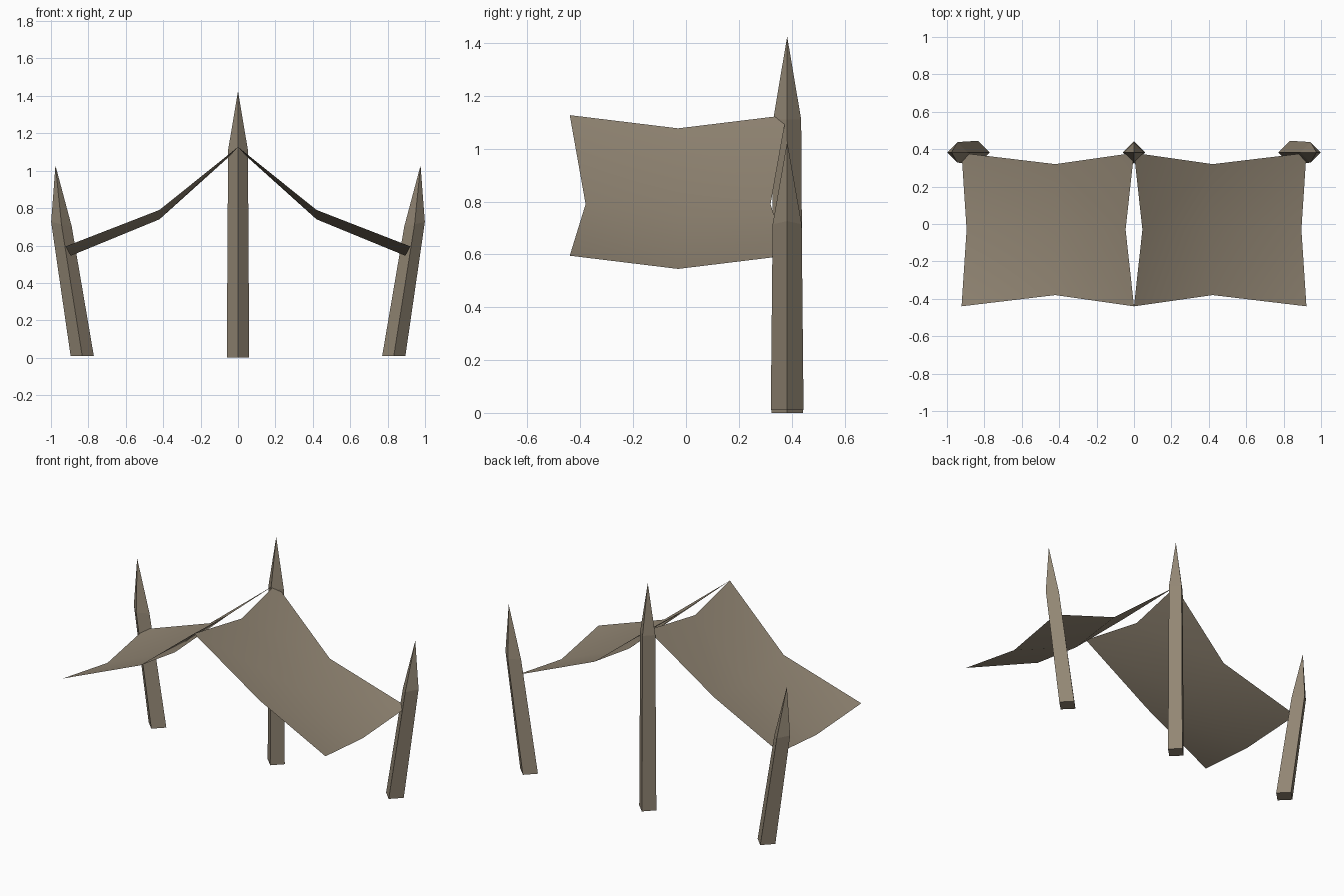
import bpy, bmesh, math

if "Cube" in bpy.data.objects:
    bpy.data.objects.remove(bpy.data.objects["Cube"])

tan = bpy.data.materials.new("weathered tan")
tan.diffuse_color = (0.29, 0.24, 0.175, 1)
tan.use_nodes = True
tan.node_tree.nodes["Principled BSDF"].inputs["Base Color"].default_value = tan.diffuse_color


def finish(name, bm, smooth):
    bmesh.ops.recalc_face_normals(bm, faces=bm.faces[:])
    for f in bm.faces:
        f.smooth = smooth
    me = bpy.data.meshes.new(name)
    bm.to_mesh(me)
    bm.free()
    me.materials.append(tan)
    ob = bpy.data.objects.new(name, me)
    bpy.context.collection.objects.link(ob)
    return ob


def post(name, base, shoulder, tip, r0, r1, tilt=0.0):
    """Four-sided stake: diamond section, slight taper, pointed top."""
    bm = bmesh.new()
    rings = []
    for (x, z), r, t in ((base, r0, 0), (shoulder, r1, tilt)):
        ring = []
        for k in range(4):
            a = k * math.pi / 2
            ring.append(bm.verts.new((x + r * math.cos(a), 0.383 + r * math.sin(a),
                                      z + t * math.cos(a))))
        rings.append(ring)
    apex = bm.verts.new((tip[0], 0.383, tip[1]))
    bm.faces.new(rings[0])
    for k in range(4):
        n = (k + 1) % 4
        bm.faces.new((rings[0][k], rings[0][n], rings[1][n], rings[1][k]))
        bm.faces.new((rings[1][k], rings[1][n], apex))
    return finish(name, bm, False)


def canopy(name, s):
    """Sagging cloth panel: 3 x 3 grid with pulled-in edge middles."""
    bm = bmesh.new()
    grid = []
    for i, (x, z) in enumerate(((0, 1.127), (0.42, 0.79), (0.922, 0.595))):
        row = []
        for j in range(3):
            y = -0.03 + (j - 1) * (0.35 if i == 1 else 0.41)
            px = x + ((0.045, 0, -0.027)[i] if j == 1 else 0)
            pz = z - (0.05 if j == 1 else 0)
            row.append(bm.verts.new((s * px, y, pz)))
        grid.append(row)
    for i in range(2):
        for j in range(2):
            bm.faces.new((grid[i][j], grid[i + 1][j], grid[i + 1][j + 1], grid[i][j + 1]))
    ob = finish(name, bm, True)
    # cloth faces upwards
    if ob.data.polygons[0].normal.z < 0:
        ob.data.flip_normals()
    return ob


# Tall middle post
post("center_post", (0, 0), (0, 1.11), (0, 1.425), 0.06, 0.053)

# Leaning side posts and cloth panels
for side, s in (("left", -1), ("right", 1)):
    post(side + "_post", (s * 0.833, 0.01), (s * 0.944, 0.714), (s * 0.976, 1.028),
         0.062, 0.055, s * 0.012)
    canopy(side + "_canopy", s)
